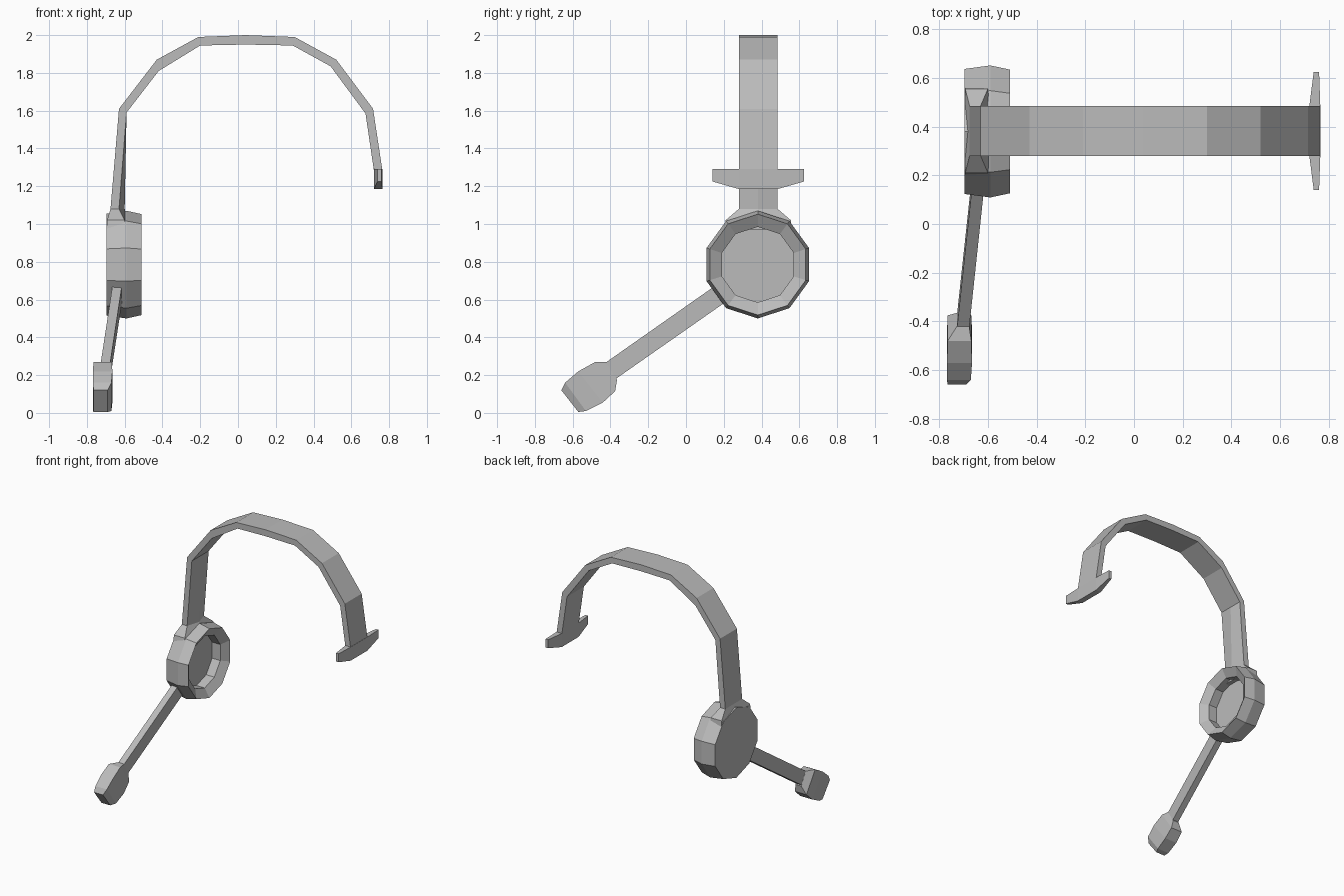
import bpy, bmesh, math

cube = bpy.data.objects.get("Cube")
if cube:
    bpy.data.objects.remove(cube, do_unlink=True)

grey = bpy.data.materials.new("plain grey")
grey.use_nodes = True
COLOUR = (0.5, 0.5, 0.5, 1)
grey.diffuse_color = COLOUR
grey.node_tree.nodes["Principled BSDF"].inputs["Base Color"].default_value = COLOUR


def loft(name, rings):
    """Skin a row of equal-sized rings of points and cap both ends."""
    bm = bmesh.new()
    loops = [[bm.verts.new(p) for p in ring] for ring in rings]
    for a, b in zip(loops, loops[1:]):
        for i in range(len(a)):
            j = (i + 1) % len(a)
            bm.faces.new((a[i], a[j], b[j], b[i]))
    bm.faces.new(loops[0])
    bm.faces.new(loops[-1])
    bmesh.ops.recalc_face_normals(bm, faces=bm.faces)
    mesh = bpy.data.meshes.new(name)
    bm.to_mesh(mesh)
    bm.free()
    mesh.materials.append(grey)
    obj = bpy.data.objects.new(name, mesh)
    bpy.context.collection.objects.link(obj)
    return obj


def strap(outer, inner, y0, y1, ridge=0.0):
    """Strap cross-section, with an optional ridge on the inner side."""
    (xo, zo), (xi, zi) = outer, inner
    return [(xo, y0, zo), (xo, y1, zo), (xi, y1, zi),
            (xi + ridge, (y0 + y1) / 2, zi), (xi, y0, zi)]


def slab(upper, lower, x0, x1):
    """Cross-section between two (y, z) points, spanning x0 to x1."""
    return [(x0, *upper), (x1, *upper), (x1, *lower), (x0, *lower)]


# Headband, swept from the ear cup over the top
outer = [(-.675, 1.08), (-.63, 1.61), (-.43, 1.87), (-.21, 1.99), (.04, 2),
         (.30, 1.99), (.52, 1.87), (.715, 1.61), (.765, 1.28)]
inner = [(-.63, 1.08), (-.59, 1.59), (-.42, 1.81), (-.20, 1.945), (.04, 1.95),
         (.29, 1.945), (.49, 1.835), (.675, 1.585), (.72, 1.28)]
loft("headband", [strap(o, i, .28, .485, .03 if n == 0 else 0)
                  for n, (o, i) in enumerate(zip(outer, inner))])

# Flared foot of the headband where it meets the cup
loft("band_foot", [strap((-.675, 1.08), (-.63, 1.08), .28, .485, .03),
                   strap((-.693, 1.02), (-.60, 1.02), .21, .555, .015),
                   strap((-.693, .97), (-.60, .97), .20, .56, .015)])

# Temple rest at the free end of the headband
loft("temple_rest", [[(x0, y, 1.29), (x1, y, 1.29), (x1, y, z), (x0, y, z)]
                     for y, x0, x1, z in ((.14, .738, .76, 1.225),
                                          (.28, .72, .765, 1.185),
                                          (.485, .72, .765, 1.185),
                                          (.625, .738, .76, 1.225))])

# Ten-sided ear cup with a hollow inner side
profile = [(-.695, .27), (-.59, .285), (-.51, .267), (-.55, .2), (-.62, .2)]
SIDES = 10
loft("ear_cup", [[(x, .38 + r * math.sin(math.tau * k / SIDES),
                   .785 + r * math.cos(math.tau * k / SIDES))
                  for k in range(SIDES)] for x, r in profile])

# Microphone boom
loft("microphone_boom", [slab((.17, .684), (.22, .594), -.663, -.613),
                         slab((-.43, .263), (-.375, .178), -.727, -.677)])

# Microphone capsule
loft("microphone", [slab((-.42, .27), (-.365, .175), -.727, -.677),
                    slab((-.48, .27), (-.375, .115), -.765, -.668),
                    slab((-.57, .22), (-.44, .055), -.768, -.665),
                    slab((-.64, .16), (-.53, .01), -.768, -.67),
                    slab((-.66, .12), (-.57, .005), -.765, -.69)])
